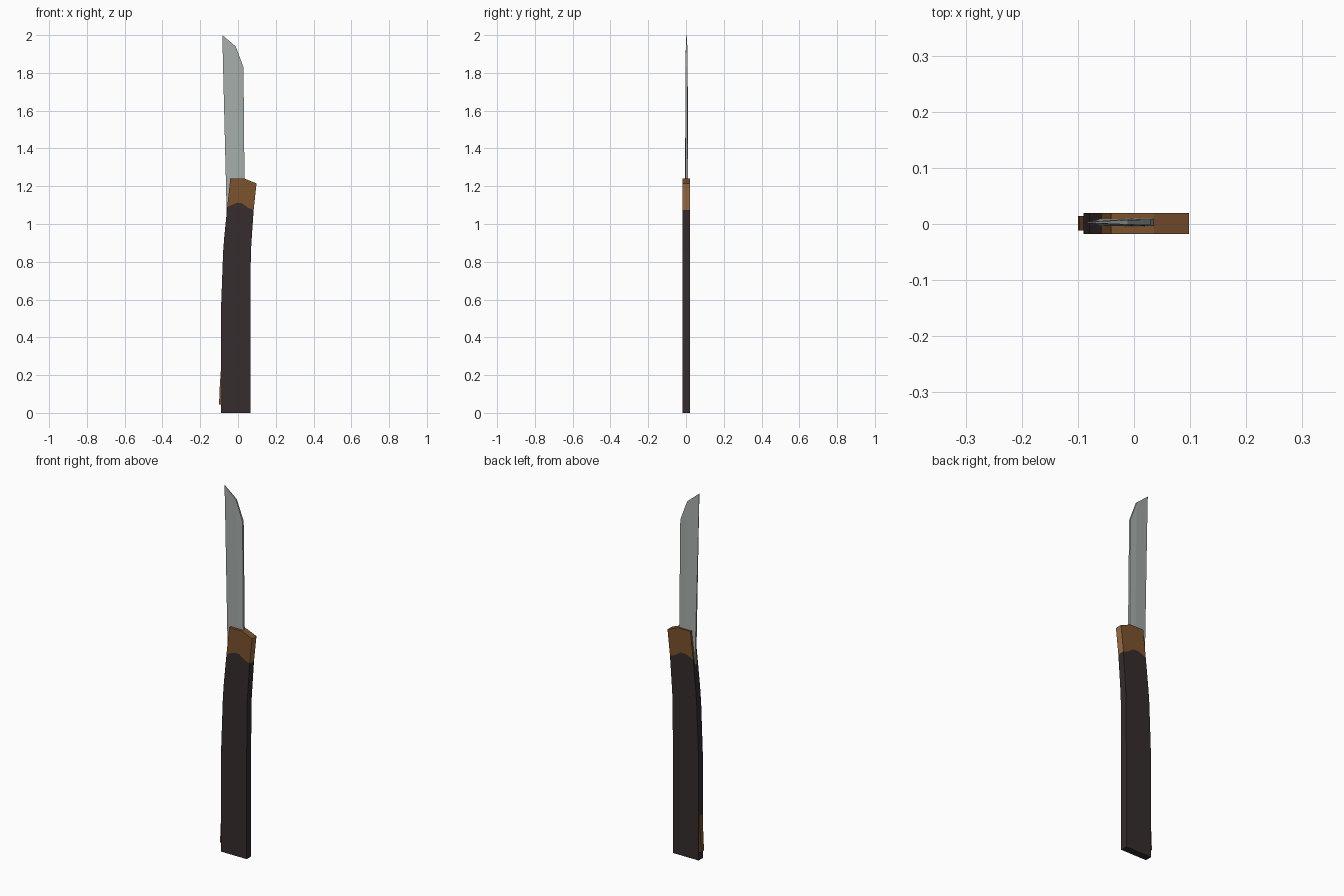
import bpy
import bmesh

old = bpy.data.objects.get("Cube")
if old:
    bpy.data.objects.remove(old, do_unlink=True)


def material(name, color):
    m = bpy.data.materials.new(name)
    m.use_nodes = True
    m.diffuse_color = (*color, 1)
    m.node_tree.nodes["Principled BSDF"].inputs["Base Color"].default_value = (*color, 1)
    return m


steel = material("steel", (0.38, 0.42, 0.40))
brown = material("brown wood", (0.20, 0.085, 0.027))
tan = material("tan wood", (0.32, 0.15, 0.055))
dark = material("dark wood", (0.037, 0.025, 0.027))


def slab(name, points, rim, panels, mats, middle=0.001):
    """Mirror flat panels of (x, z, half thickness) front to back and join them along the rim."""
    bm = bmesh.new()
    front = [bm.verts.new((x, middle - t, z)) for x, z, t in points]
    back = [bm.verts.new((x, middle + t, z)) for x, z, t in points]
    for panel in panels:
        bm.faces.new([front[i] for i in panel])
        bm.faces.new([back[i] for i in reversed(panel)])
    for a, b in zip(rim, rim[1:] + rim[:1]):
        bm.faces.new([front[b], front[a], back[a], back[b]])
    bmesh.ops.recalc_face_normals(bm, faces=bm.faces)
    mesh = bpy.data.meshes.new(name)
    for m in mats:
        mesh.materials.append(m)
    # A second material goes on the faces turned to the side
    if len(mats) > 1:
        for f in bm.faces:
            f.normal_update()
            f.material_index = int(f.normal.x > 0.8)
    bm.to_mesh(mesh)
    bm.free()
    ob = bpy.data.objects.new(name, mesh)
    bpy.context.collection.objects.link(ob)
    return ob


def plate(name, outline, half, mats):
    ring = list(range(len(outline)))
    return slab(name, [(x, z, half) for x, z in outline], ring, [ring], mats)


# Wavy seam between the grip and the collar, from left to right
seam = [(-0.057, 1.09), (-0.035, 1.10), (-0.01, 1.11), (0.02, 1.11),
        (0.055, 1.085), (0.083, 1.075)]

# Grip: gently curved handle
right_side = [(0.073, 0.93), (0.068, 0.85), (0.065, 0.55), (0.065, 0)]
left_side = [(-0.09, 0), (-0.09, 0.55), (-0.079, 0.85), (-0.073, 0.93)]
plate("grip", seam + right_side + left_side, 0.019, [dark])

# Collar around the blade root
plate("collar", seam[::-1] + [(-0.041, 1.24), (0.036, 1.24), (0.098, 1.215)],
      0.019, [brown, tan])

# Small wedge set in the back of the grip near its end
plate("grip_wedge", [(-0.08, 0.045), (-0.1, 0.045), (-0.098, 0.12),
                     (-0.09, 0.24), (-0.08, 0.24)], 0.013, [brown])

# Blade: cutting edge, ridge and blunt spine, narrowing to the tip
blade_points = [
    (-0.06, 1.06, 0.006), (0.003, 1.06, 0.008), (0.036, 1.06, 0.007),
    (-0.079, 1.83, 0.001), (-0.008, 1.83, 0.006), (0.029, 1.83, 0.005),
    (-0.083, 2.0, 0.001), (-0.012, 1.94, 0.004),
]
slab("blade", blade_points, [0, 1, 2, 5, 7, 6, 3],
     [(0, 1, 4, 3), (1, 2, 5, 4), (3, 4, 7, 6), (4, 5, 7)], [steel], 0.003)
